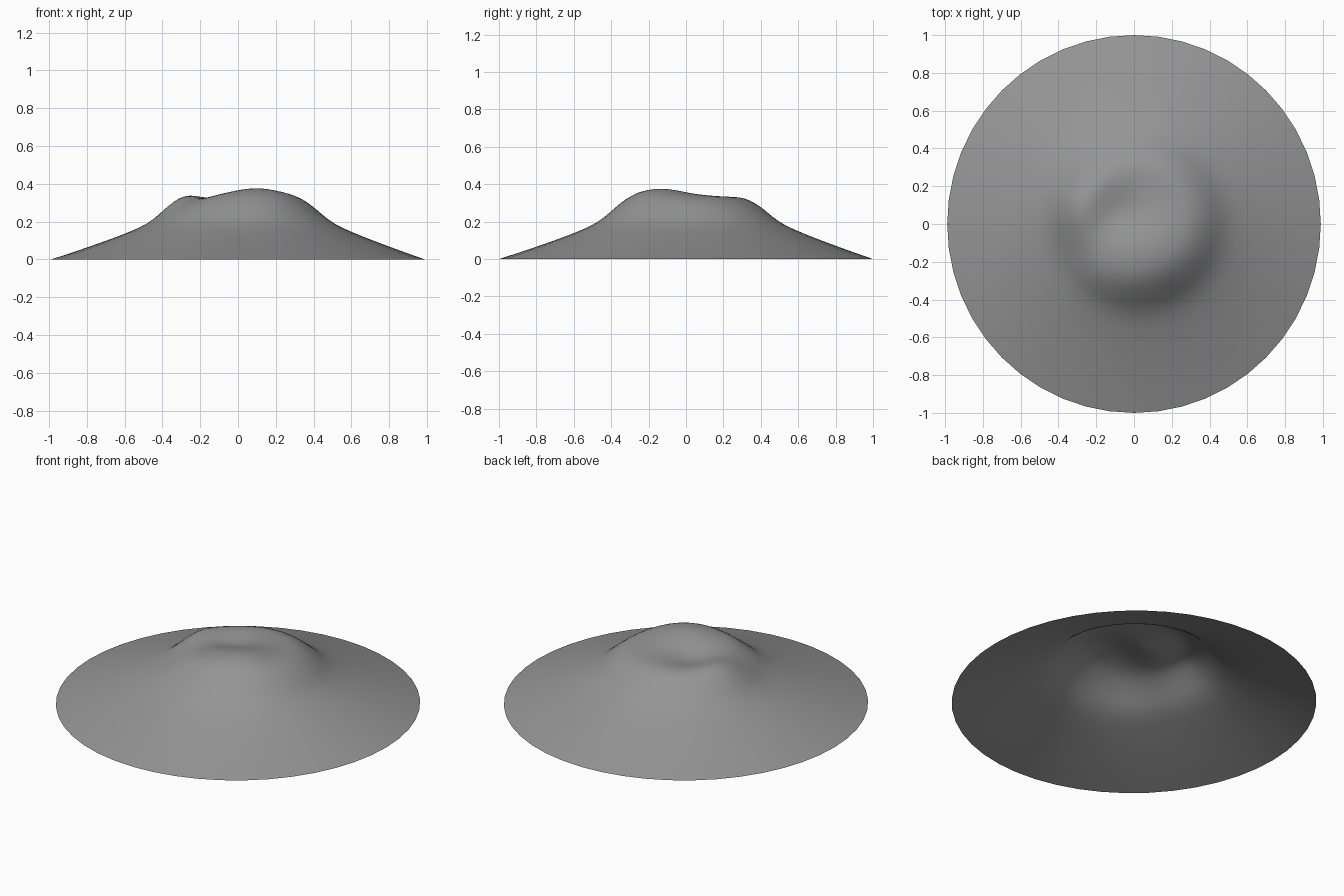
import bpy, bmesh, math

if "Cube" in bpy.data.objects:
    bpy.data.objects.remove(bpy.data.objects["Cube"])

# Radial profile of the mound: (radius, height)
PROFILE = [(0, .325), (.1, .328), (.2, .332), (.28, .327), (.34, .305), (.4, .265),
           (.46, .217), (.52, .18), (.6, .144), (.7, .105), (.85, .051), (1, 0)]

# Soft bumps (+) and dents (-) on the crown: (x, y, spread, amount)
BLOBS = [(.09, -.12, .14, .045),    # front right peak
         (-.31, .1, .09, .02),      # left shoulder
         (-.09, .06, .09, -.028),   # central dent
         (-.29, -.15, .1, -.022)]   # shallow valley running out front left


def profile_height(r):
    # Smooth cubic interpolation through the profile points
    n = len(PROFILE)
    i = max(k for k in range(n - 1) if PROFILE[k][0] <= r or k == 0)
    (x0, y0), (x1, y1) = PROFILE[i], PROFILE[i + 1]

    def slope(k):
        a, b = PROFILE[max(k - 1, 0)], PROFILE[min(k + 1, n - 1)]
        return (b[1] - a[1]) / (b[0] - a[0])
    h = x1 - x0
    t = (r - x0) / h
    m0 = 0 if i == 0 else slope(i) * h
    m1 = slope(i + 1) * h
    return ((2*t**3 - 3*t*t + 1) * y0 + (t**3 - 2*t*t + t) * m0
            + (3*t*t - 2*t**3) * y1 + (t**3 - t*t) * m1)


def height(x, y, r):
    # Crown leans slightly to the back right
    shift = .02 * max(0, 1 - r * r)
    z = profile_height(min(1, math.hypot(x - shift, y - shift))) if r < 1 else 0
    fade = max(0, 1 - r**4)
    return z + fade * sum(a * math.exp(-((x - cx)**2 + (y - cy)**2) / (2 * s * s))
                          for cx, cy, s, a in BLOBS)


# Open draped sheet made of concentric rings
SEG, RINGS = 48, 40
bm = bmesh.new()
centre = bm.verts.new((0, 0, height(0, 0, 0)))
rings = []
for j in range(1, RINGS + 1):
    r = j / RINGS
    ring = []
    for k in range(SEG):
        a = math.tau * k / SEG
        x, y = r * math.cos(a), r * math.sin(a)
        ring.append(bm.verts.new((x * .989, y, height(x, y, r))))
    rings.append(ring)
for k in range(SEG):
    k2 = (k + 1) % SEG
    bm.faces.new((centre, rings[0][k], rings[0][k2]))
    for a, b in zip(rings, rings[1:]):
        bm.faces.new((a[k], b[k], b[k2], a[k2]))
for f in bm.faces:
    f.smooth = True
mesh = bpy.data.meshes.new("mound_sheet")
bm.to_mesh(mesh)
bm.free()

# Dark grey surface
mat = bpy.data.materials.new("dark_grey")
mat.diffuse_color = (.3, .3, .3, 1)
mat.use_nodes = True
mat.node_tree.nodes["Principled BSDF"].inputs["Base Color"].default_value = mat.diffuse_color
mesh.materials.append(mat)
obj = bpy.data.objects.new("mound_sheet", mesh)
bpy.context.collection.objects.link(obj)
